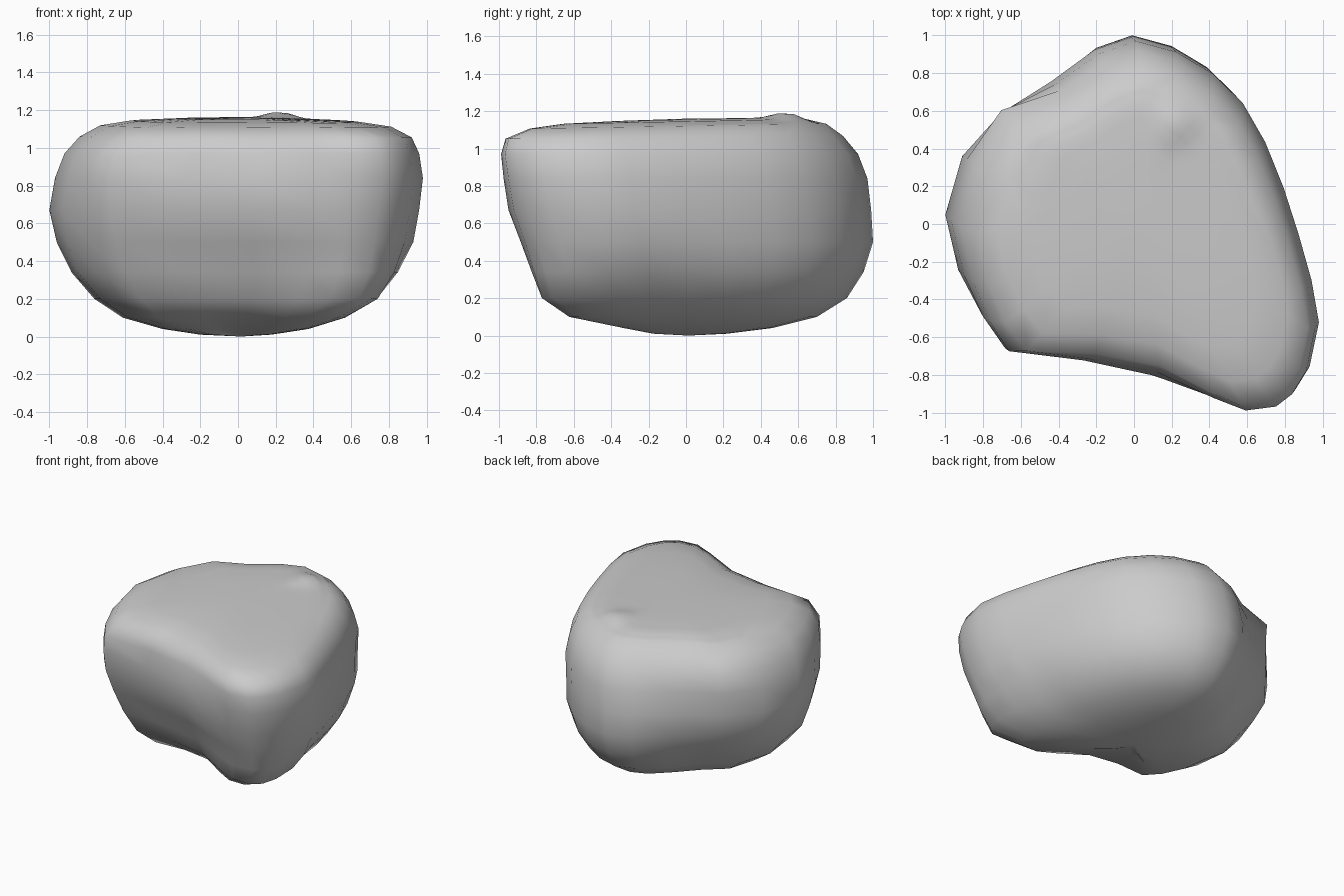
import bpy
import bmesh
from math import exp, radians
from mathutils import Vector

cube = bpy.data.objects.get("Cube")
if cube:
    bpy.data.objects.remove(cube, do_unlink=True)

# Stone colour
stone = bpy.data.materials.new("stone grey")
stone.use_nodes = True
grey = (0.6, 0.6, 0.6, 1)
stone.diffuse_color = grey
stone.node_tree.nodes["Principled BSDF"].inputs["Base Color"].default_value = grey

# Plan outline of the boulder at its widest, counted clockwise from the back
OUTLINE = [
    (0, 1), (.22, .94), (.42, .82), (.58, .66), (.7, .45), (.8, .2),
    (.88, -.05), (.95, -.3), (.99, -.53), (.94, -.77), (.86, -.9), (.77, -.97),
    (.6, -1), (.42, -.95), (.1, -.85), (-.28, -.76), (-.67, -.68), (-.81, -.5),
    (-.93, -.27), (-1, .03), (-.91, .35), (-.7, .59), (-.43, .76), (-.2, .93),
]

# Cross-section levels: height, then left, right, front and back limits
LEVELS = [
    (.01, -.2, .18, -.18, .22),
    (.04, -.4, .38, -.34, .46),
    (.1, -.61, .58, -.63, .7),
    (.2, -.76, .76, -.77, .86),
    (.34, -.88, .87, -.83, .95),
    (.5, -.96, .94, -.89, 1),
    (.67, -1, .97, -.95, .99),
    (.84, -.97, .99, -.98, .97),
    (.97, -.92, .97, -1, .92),
    (1.06, -.84, .93, -.98, .84),
    (1.12, -.73, .82, -.85, .75),
    (1.145, -.57, .65, -.67, .64),
    (1.155, -.32, .35, -.38, .42),
]

# Local swellings and hollows: outline position, height, reach up and down, push
SHAPING = [
    ((-.67, -.68), .93, .13, (-.06, .01, -.02)),  # front shoulder
    ((-.7, .59), 1, .15, (-.07, .08, 0)),         # back shoulder
    ((-.7, .59), .28, .22, (.06, -.08, 0)),       # hollow below it
    ((-.87, -.38), .3, .2, (-.04, -.02, 0)),      # side swelling
    ((.8, -.95), .2, .15, (.06, -.03, 0)),        # keel under the front corner
    ((.95, -.3), .25, .15, (-.05, 0, 0)),         # hollow beside the keel
]


def remap(value, low, high):
    return low + (value + 1) / 2 * (high - low)


def bell(distance, width):
    return exp(-(distance / width) ** 2)


def section_point(point, level):
    """Fit an outline point to a level, with the sloped front and local shaping."""
    z, left, right, front, back = level
    spot = Vector((remap(point[0], left, right), remap(point[1], front, back), z))
    if point[1] < -.6:
        # The front face leans back above its middle and is undercut below it
        lean = max(0, min(.1, (z - .75) * .35))
        undercut = max(0, min(.11, (.7 - z) * .22))
        spot.y += (lean + undercut) * bell(point[0] + .02, .45)
    for centre, height, reach, push in SHAPING:
        away = (Vector(point) - Vector(centre)).length
        spot += Vector(push) * bell(away, .26) * bell(z - height, reach)
    if z > 1:
        spot.z += .02 * spot.y * (z - 1) / .15
    return spot


# Boulder body lofted from the levels
bm = bmesh.new()
rings = [[bm.verts.new(section_point(p, level)) for p in OUTLINE] for level in LEVELS]
count = len(OUTLINE)
for lower, upper in zip(rings, rings[1:]):
    for i in range(count):
        j = (i + 1) % count
        bm.faces.new((lower[i], lower[j], upper[j], upper[i]))

# Closed underside and crown
for ring, height in ((rings[0], 0), (rings[-1], 1.16)):
    centre = sum((v.co for v in ring), Vector()) / count
    pole = bm.verts.new((centre.x, centre.y, height))
    for i in range(count):
        bm.faces.new((ring[i], ring[(i + 1) % count], pole))
bmesh.ops.recalc_face_normals(bm, faces=bm.faces)

# Small knob on the crown, on a finer grid
crown = [e for e in bm.edges if all(v.co.z > 1.1 and v.co.y > 0 for v in e.verts)]
bmesh.ops.subdivide_edges(bm, edges=crown, cuts=2, use_grid_fill=True)
for v in bm.verts:
    if v.co.z > 1:
        v.co.z += .035 * bell(v.co.x - .22, .1) * bell(v.co.y - .53, .1)

mesh = bpy.data.meshes.new("boulder")
bm.to_mesh(mesh)
bm.free()
boulder = bpy.data.objects.new("boulder", mesh)
bpy.context.collection.objects.link(boulder)
mesh.materials.append(stone)
bpy.context.view_layer.objects.active = boulder
boulder.select_set(True)
bpy.ops.object.shade_smooth_by_angle(angle=radians(50))
